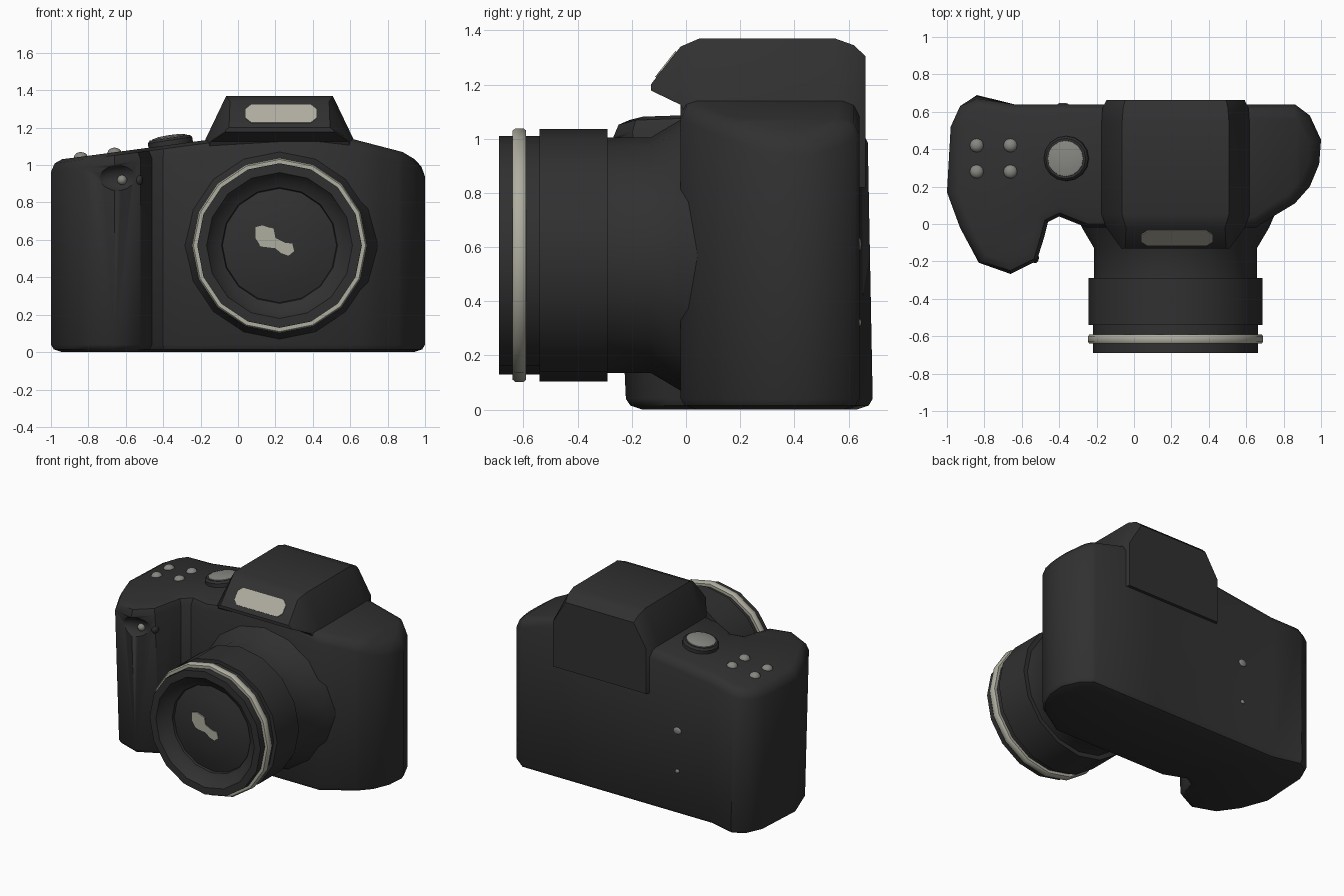
import bpy, bmesh, math
from mathutils import Vector, Matrix

if "Cube" in bpy.data.objects:
    bpy.data.objects.remove(bpy.data.objects["Cube"])


def material(name, rgb):
    m = bpy.data.materials.new(name)
    m.diffuse_color = (*rgb, 1)
    m.use_nodes = True
    m.node_tree.nodes["Principled BSDF"].inputs["Base Color"].default_value = m.diffuse_color
    return m


BLACK = material("black plastic", (0.03, 0.03, 0.03))
SILVER = material("pale silver", (0.43, 0.42, 0.35))
GREY = material("button grey", (0.24, 0.24, 0.22))


def finish(bm, name, mat, angle=40):
    bmesh.ops.recalc_face_normals(bm, faces=bm.faces)
    me = bpy.data.meshes.new(name)
    bm.to_mesh(me)
    bm.free()
    ob = bpy.data.objects.new(name, me)
    bpy.context.collection.objects.link(ob)
    me.materials.append(mat)
    bpy.ops.object.select_all(action='DESELECT')
    ob.select_set(True)
    bpy.context.view_layer.objects.active = ob
    bpy.ops.object.shade_smooth_by_angle(angle=math.radians(angle))
    return ob


def loft(rings):
    """Closed solid through a list of equally long point rings."""
    bm = bmesh.new()
    rows = [[bm.verts.new(p) for p in r] for r in rings]
    n = len(rows[0])
    for a, b in zip(rows, rows[1:]):
        for i in range(n):
            bm.faces.new((a[i], a[(i + 1) % n], b[(i + 1) % n], b[i]))
    bm.faces.new(rows[0])
    bm.faces.new(rows[-1])
    return bm


LX, LZ = 0.222, 0.57  # lens axis


def lathe(profile, name, mat, closed=False, n=16):
    """Turn (radius, y) points round the lens axis."""
    rings = []
    for r, y in profile:
        rings.append([(LX + r * math.cos(2 * math.pi * i / n), y,
                       LZ + r * math.sin(2 * math.pi * i / n)) for i in range(n)])
    if not closed:
        return finish(loft(rings), name, mat)
    bm = loft(rings + rings[:1])
    for f in [f for f in bm.faces if len(f.verts) == n]:
        bm.faces.remove(f)
    bmesh.ops.remove_doubles(bm, verts=bm.verts, dist=1e-5)
    return finish(bm, name, mat)


def inset(pts, d):
    out, n = [], len(pts)
    for i, p in enumerate(pts):
        t = (Vector(pts[(i + 1) % n]) - Vector(pts[i - 1])).normalized()
        out.append((p[0] - t.y * d, p[1] + t.x * d))
    return out


def top_z(x):
    return min(1.03 + 0.133 * (x + 0.95), 1.14 - 0.26 * (x - 0.61), 1.07 - 0.6 * (x - 0.88))


# Body with hand grip: plan outline lofted upwards, top sloped afterwards
outline = [(-1, .17), (-.93, -.02), (-.83, -.21), (-.66, -.27), (-.52, -.2), (-.48, -.07),
           (-.46, .01), (-.4, .04), (-.25, -.02), (.65, -.02), (.76, .05), (.86, .11),
           (.94, .2), (.99, .32), (1, .45), (.94, .58), (.86, .64), (-.64, .64),
           (-.84, .69), (-.93, .63), (-.98, .52)]
levels = [(.06, 0), (.015, .015), (0, .04), (0, .94), (.02, .983), (.06, 1)]
bm = loft([[(x, y, z) for x, y in inset(outline, d)] for d, z in levels])
for x in (0.363, 0.88):
    bmesh.ops.bisect_plane(bm, geom=bm.verts[:] + bm.edges[:] + bm.faces[:],
                           plane_co=(x, 0, 0), plane_no=(1, 0, 0))
for v in bm.verts:
    if v.co.y < -0.1:
        v.co.y += 0.05 * (1 - v.co.z)
    if v.co.y > 0.645:
        v.co.y -= 0.02 * v.co.z
    if v.co.z > 0.5:
        v.co.z += top_z(v.co.x) - 1
body = finish(bm, "body", BLACK)

# Finger recess near the top of the grip
bm = bmesh.new()
bmesh.ops.create_uvsphere(bm, u_segments=20, v_segments=12, radius=1,
                          matrix=Matrix.Translation((-.6, -.275, .93)) @ Matrix.Diagonal((.17, .07, .075, 1)))
cutter = finish(bm, "recess_cutter", BLACK)
cutter.hide_render = True
cutter.hide_viewport = True
cut = body.modifiers.new("finger_recess", 'BOOLEAN')
cut.operation = 'DIFFERENCE'
cut.object = cutter

# Viewfinder hump with overhanging flash nose and eyepiece hood
# y, top half width, top z, shoulder half width, shoulder z, bottom z
sections = [(-.13, .27, 1.20, .29, 1.187, 1.178), (-.02, .265, 1.34, .37, 1.14, 1.125),
            (.05, .285, 1.37, .395, 1.14, 1.0), (.55, .285, 1.37, .395, 1.14, .82),
            (.62, .28, 1.345, .39, 1.14, .82), (.662, .27, 1.305, .37, 1.14, .82)]
rings = []
for y, wt, zt, ws, zs, zb in sections:
    half = [(wt, zt), (ws, zs), (ws, zb)]
    rings.append([(LX + w, y, z) for w, z in half] + [(LX - w, y, z) for w, z in reversed(half)])
finish(loft(rings), "viewfinder_hump", BLACK, 35)

# Lens barrel with flared mount, and recessed glass
lathe([(.53, .05), (.50, -.02), (.435, -.13), (.435, -.29), (.466, -.29), (.466, -.54),
       (.44, -.54), (.44, -.69), (.39, -.69), (.36, -.645), (.31, -.62), (.30, -.58),
       (.30, -.3)], "lens_barrel", BLACK)
lathe([(.31, -.55), (.305, -.605), (.22, -.63), (.13, -.645), (.03, -.65)], "lens_glass", BLACK)
lathe([(.43, -.59), (.46, -.59), (.468, -.6), (.468, -.63), (.46, -.64), (.43, -.64)],
      "lens_ring", SILVER, closed=True)


def plate(pts, name, mat, matrix, thick=0.008):
    """Thin plate from a 2D outline, lying in its local xy plane."""
    bm = loft([[(x, y, z) for x, y in pts] for z in (0, thick)])
    bmesh.ops.transform(bm, matrix=matrix, verts=bm.verts)
    return finish(bm, name, mat, 30)


# Reflection on the glass
face_front = Matrix.Rotation(math.pi / 2, 4, 'X')
glint = [(.09, .61), (.12, .565), (.2, .555), (.23, .53), (.27, .515), (.3, .54), (.29, .58),
         (.25, .585), (.2, .61), (.19, .66), (.13, .68), (.09, .67)]
plate(glint, "glass_glint", SILVER, Matrix.Translation((0, -.646, 0)) @ face_front)

# Flash window on the sloping nose
tilt = math.atan2(.14, .11)
w, h, c = .19, .06, .03
window = [(-w, -h + c), (-w + c, -h), (w - c, -h), (w, -h + c),
          (w, h - c), (w - c, h), (-w + c, h), (-w, h - c)]
plate(window, "flash_window", SILVER,
      Matrix.Translation((.23, -.072, 1.272)) @ Matrix.Rotation(tilt, 4, 'X'), 0.006)


def dome(name, mat, loc, size):
    bm = bmesh.new()
    bmesh.ops.create_uvsphere(bm, u_segments=12, v_segments=8, radius=1,
                              matrix=Matrix.Translation(loc) @ Matrix.Diagonal((*size, 1)))
    return finish(bm, name, mat, 60)


# Top, front and back buttons
for x in (-.84, -.66):
    for y in (.28, .42):
        dome("top_button", GREY, (x, y, top_z(x) - .005), (.038, .038, .03))
dome("front_button", GREY, (-.62, -.205, .92), (.027, .03, .027))
dome("front_sensor", BLACK, (-.53, -.18, .92), (.022, .03, .03))
dome("back_button_upper", GREY, (-.38, .64, .61), (.03, .008, .025))
dome("back_button_lower", GREY, (-.38, .64, .32), (.016, .008, .014))

# Mode dial: dark rim with a metal cap, tilted with the top deck
tilted = Matrix.Translation((-.36, .35, top_z(-.36))) @ Matrix.Rotation(-math.atan(.15), 4, 'Y')
for name, mat, prof in (("dial_rim", BLACK, [(.12, -.03), (.12, .025), (.108, .038), (.09, .038)]),
                        ("dial_cap", GREY, [(.098, .03), (.095, .042), (.06, .05), (.02, .052)])):
    bm = loft([[(r * math.cos(math.pi * i / 8), r * math.sin(math.pi * i / 8), z)
                for i in range(16)] for r, z in prof])
    bmesh.ops.transform(bm, matrix=tilted, verts=bm.verts)
    finish(bm, name, mat)
